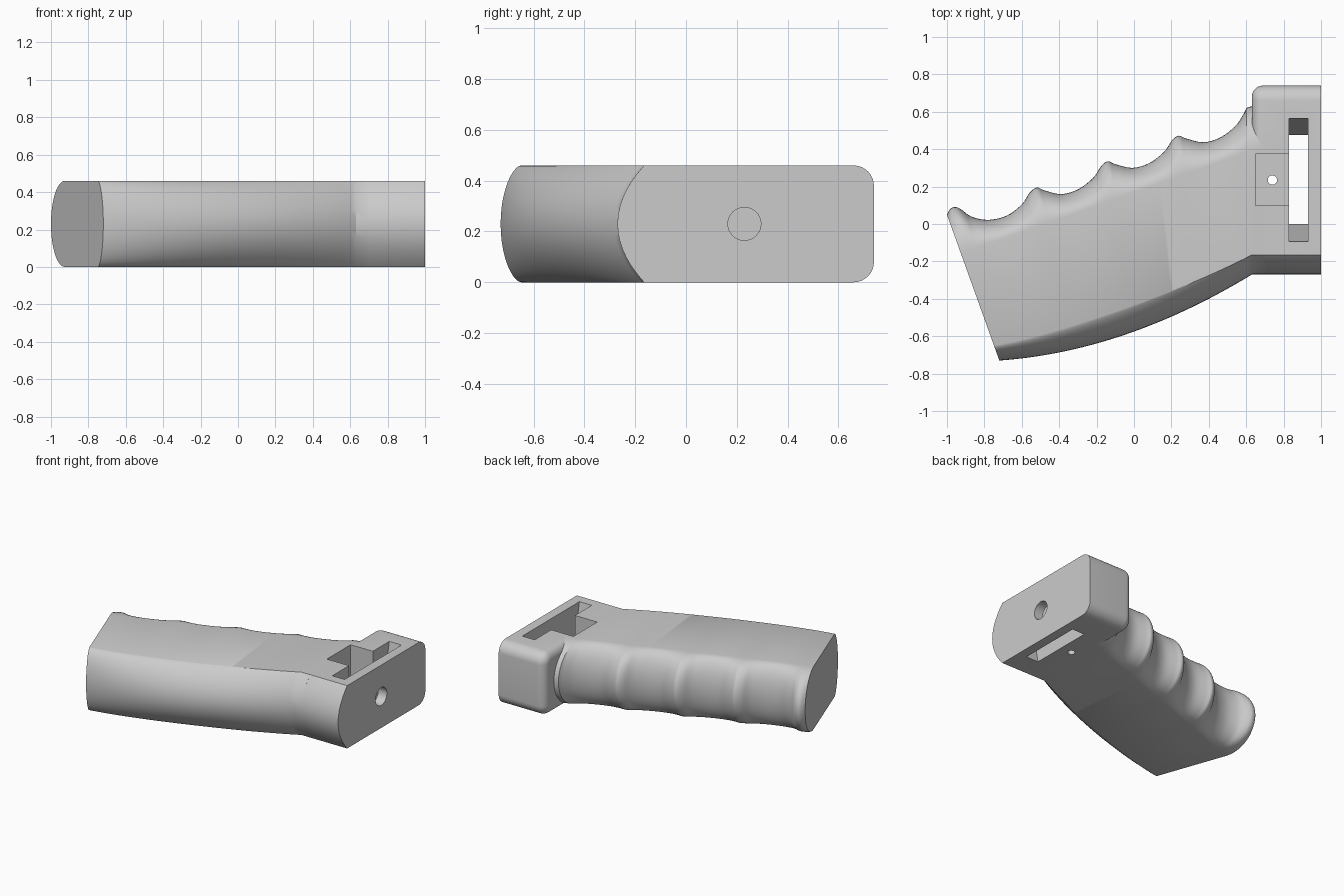
import bpy, bmesh, math
from mathutils import Vector

cube = bpy.data.objects.get("Cube")
if cube:
    bpy.data.objects.remove(cube, do_unlink=True)

H = 0.23  # half thickness of the grip

grey = bpy.data.materials.new("plain grey")
grey.use_nodes = True
grey.diffuse_color = (0.6, 0.6, 0.6, 1)
grey.node_tree.nodes["Principled BSDF"].inputs["Base Color"].default_value = (0.6, 0.6, 0.6, 1)


def loft(name, rings):
    """Skin a row of closed rings and cap both ends."""
    bm = bmesh.new()
    rows = [[bm.verts.new(p) for p in ring] for ring in rings]
    n = len(rows[0])
    for a, b in zip(rows, rows[1:]):
        for i in range(n):
            j = (i + 1) % n
            bm.faces.new((a[i], a[j], b[j], b[i]))
    bm.faces.new(rows[0])
    bm.faces.new(rows[-1])
    bmesh.ops.recalc_face_normals(bm, faces=bm.faces)
    mesh = bpy.data.meshes.new(name)
    bm.to_mesh(mesh)
    bm.free()
    mesh.materials.append(grey)
    ob = bpy.data.objects.new(name, mesh)
    bpy.context.collection.objects.link(ob)
    return ob


def spline(pts, steps):
    """Smooth curve through the points."""
    p = [Vector(q) for q in pts]
    p = [p[0]] + p + [p[-1]]
    out = []
    for a, b, c, d in zip(p, p[1:], p[2:], p[3:]):
        for k in range(steps):
            t = k / steps
            out.append(0.5 * (2 * b + (c - a) * t + (2 * a - 5 * b + 4 * c - d) * t ** 2
                              + (3 * b - a - 3 * c + d) * t ** 3))
    return out + [p[-1]]


# Finger edge: one groove shape repeated between the ridges
groove = [(0, 0), (0.04, -0.015), (0.13, -0.035), (0.22, -0.01), (0.30, 0.05), (0.345, 0.115)]
ridges = [(-0.52, 0.195), (-0.14, 0.335), (0.24, 0.472)]
edge = [(-1, 0.05), (-0.98, 0.083), (-0.95, 0.09), (-0.92, 0.075), (-0.87, 0.04),
        (-0.78, 0.022), (-0.68, 0.045), (-0.6, 0.105), (-0.56, 0.165)]
for rx, ry in ridges:
    edge += [(rx + gx, ry + gy) for gx, gy in groove]
finger_edge = spline(edge + [(0.6, 0.62)], 4) + [Vector((0.63, 0.63)), Vector((0.7, 0.63))]


def flat_limit(x):
    return -0.13 + 0.353 * (x + 0.85)


def grip_ring(f):
    s = (f.x + 1) / 1.63
    bx = f.x if s > 1 else -0.72 + 1.35 * s
    v = min(bx + 0.72, 1.35)
    back = Vector((bx, -0.73 + 0.072 * v + 0.199 * v * v))
    s = min(s, 1)
    # Where the flat sides begin and end
    gap = f.y - flat_limit(f.x)
    g = f.lerp(back, gap / (f.y - back.y - flat_limit(f.x) + flat_limit(back.x)))
    bulge = 0.085 + 0.02 * s + 0.04 * math.sin(math.pi * s)
    g2 = back + (f - back).normalized() * bulge
    ring = []
    for i in range(25):
        a = math.radians(-90 + 7.5 * i)
        p = g.lerp(f, math.cos(a))
        ring.append((p.x, p.y, H + H * math.sin(a)))
    for i in range(21):
        w = math.cos(math.pi * i / 20)
        p = g2.lerp(back, max(0, 1 - w * w) ** (0.6 + 0.4 * s))
        ring.append((p.x, p.y, H + H * w))
    return ring


grip = loft("grip_body", [grip_ring(f) for f in finger_edge])


# Mounting block with rounded edges toward the fingers
def block_ring(x, inset):
    ring = []
    r = 0.08 - inset
    for side in (-1, 1):
        for i in range(9):
            a = math.radians(11.25 * i)
            if side > 0:
                a = math.pi / 2 - a
            ring.append((x, 0.66 + r * math.cos(math.pi / 2 - a), H + side * (0.15 + r * math.cos(a))))
    for i in range(21):
        w = math.cos(math.pi * i / 20)
        ring.append((x, inset - 0.165 - 0.105 * (1 - w * w), H + (H - inset) * w))
    return ring


R = 0.06
angles = [math.radians(11.25 * i) for i in range(9)]
# Each half of the corner arc runs bottom to back, then back to top
rings = [block_ring(0.63 + R * (1 - math.cos(a)), R * (1 - math.sin(a))) for a in angles]
block = loft("mounting_block", rings + [block_ring(1, 0)])


# Cutters
def box(name, x0, x1, low, high, z0, z1):
    return loft(name, [[(x0, y[0], z), (x1, y[0], z), (x1, y[1], z), (x0, y[1], z)]
                       for z, y in ((z0, low), (z1, high))])


def rod(name, start, end, radius):
    start, end = Vector(start), Vector(end)
    rot = (end - start).to_track_quat("Z", "Y")
    turn = [Vector((radius * math.cos(math.tau * i / 32), radius * math.sin(math.tau * i / 32), 0))
            for i in range(32)]
    return loft(name, [[c + rot @ t for t in turn] for c in (start, end)])


cutters = [
    box("strap_slot", 0.83, 0.93, (0.02, 0.455), (-0.115, 0.585), -0.1, 0.56),
    box("nut_pocket", 0.65, 0.88, (0.1, 0.375), (0.1, 0.375), 0.09, 0.6),
    rod("bolt_hole", (0.75, 0.23, H), (1.1, 0.23, H), 0.065),
    rod("pin_hole", (0.74, 0.235, -0.1), (0.74, 0.235, 0.3), 0.025),
]

for ob in (grip, block):
    bpy.context.view_layer.objects.active = ob
    for c in cutters:
        c.hide_render = True
        mod = ob.modifiers.new(c.name, "BOOLEAN")
        mod.operation = "DIFFERENCE"
        mod.solver = "EXACT"
        mod.object = c
        bpy.ops.object.modifier_apply(modifier=mod.name)
for c in cutters:
    bpy.data.objects.remove(c, do_unlink=True)

# Smooth shading with crisp edges
for ob in (grip, block):
    bpy.ops.object.select_all(action="DESELECT")
    ob.select_set(True)
    bpy.context.view_layer.objects.active = ob
    bpy.ops.object.shade_smooth_by_angle(angle=math.radians(30))
